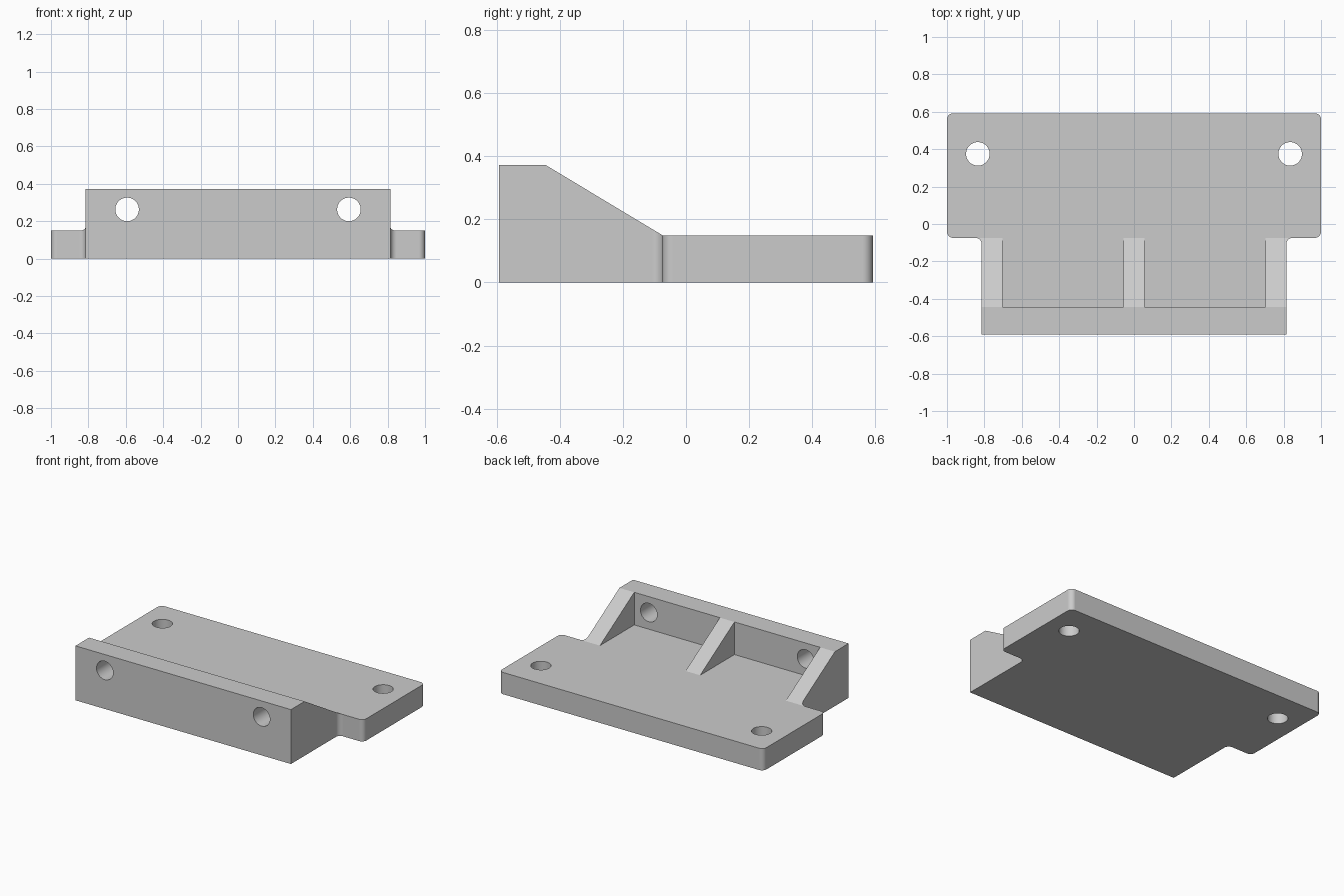
import bpy
import bmesh
from math import radians, pi
from mathutils import Matrix, Vector

cube = bpy.data.objects.get("Cube")
if cube:
    bpy.data.objects.remove(cube, do_unlink=True)

# Main dimensions
BACK, FRONT, LEDGE = 0.592, -0.592, -0.074
HALF_WIDE, HALF_BLOCK = 1.0, 0.815
PLATE_Z, TOP_Z, WALL_Y = 0.149, 0.372, -0.445
FILLET, HOLE = 0.033, 0.063

grey = bpy.data.materials.new("grey")
grey.use_nodes = True
color = (0.6, 0.6, 0.6, 1)
grey.diffuse_color = color
grey.node_tree.nodes["Principled BSDF"].inputs["Base Color"].default_value = color


def make_object(name, bm):
    bmesh.ops.recalc_face_normals(bm, faces=bm.faces[:])
    mesh = bpy.data.meshes.new(name)
    bm.to_mesh(mesh)
    bm.free()
    mesh.materials.append(grey)
    obj = bpy.data.objects.new(name, mesh)
    bpy.context.collection.objects.link(obj)
    return obj


def prism(points, direction):
    bm = bmesh.new()
    face = bm.faces.new([bm.verts.new(p) for p in points])
    ext = bmesh.ops.extrude_face_region(bm, geom=[face])
    moved = [v for v in ext["geom"] if isinstance(v, bmesh.types.BMVert)]
    bmesh.ops.translate(bm, verts=moved, vec=Vector(direction))
    return bm


def box(x0, x1, y0, y1, z0, z1):
    return prism([(x0, y0, z0), (x1, y0, z0), (x1, y1, z0), (x0, y1, z0)],
                 (0, 0, z1 - z0))


def drill(location, rotation):
    bm = bmesh.new()
    bmesh.ops.create_cone(bm, cap_ends=True, segments=48, radius1=HOLE,
                          radius2=HOLE, depth=0.5,
                          matrix=Matrix.Translation(location) @ rotation)
    return bm


# Stepped outline at full height, with rounded upright corners
half = [(HALF_BLOCK, FRONT), (HALF_BLOCK, LEDGE), (HALF_WIDE, LEDGE), (HALF_WIDE, BACK)]
outline = half + [(-x, y) for x, y in reversed(half)]
bm = prism([(x, y, 0) for x, y in outline], (0, 0, TOP_Z))
corners = [e for e in bm.edges
           if abs(e.verts[0].co.z - e.verts[1].co.z) > 0.1 and e.verts[0].co.y > WALL_Y]
bmesh.ops.bevel(bm, geom=corners, offset=FILLET, segments=8, profile=0.5, affect='EDGES')
bracket = make_object("mounting_bracket", bm)

# Sloped cut leaves the flat plate and the sloped rib tops
run = (LEDGE - WALL_Y) / (TOP_Z - PLATE_Z)
slope = [(WALL_Y - run * 0.2, TOP_Z + 0.2), (LEDGE, PLATE_Z),
         (BACK + 0.2, PLATE_Z), (BACK + 0.2, TOP_Z + 0.2)]
cutters = [("slope_cutter", prism([(-1.2, y, z) for y, z in slope], (2.4, 0, 0)))]

# Two pockets between the ribs, plate holes and wall holes
for side, s in (("left", 1), ("right", -1)):
    x0, x1 = sorted((s * 0.055, s * 0.703))
    cutters += [
        (side + "_pocket_cutter", box(x0, x1, WALL_Y, LEDGE, PLATE_Z, TOP_Z + 0.2)),
        (side + "_plate_hole_cutter", drill((s * 0.835, 0.375, 0.1), Matrix())),
        (side + "_wall_hole_cutter", drill((s * 0.593, -0.52, 0.263),
                                           Matrix.Rotation(pi / 2, 4, 'X'))),
    ]

bpy.ops.object.select_all(action='DESELECT')
bpy.context.view_layer.objects.active = bracket
bracket.select_set(True)
for name, cutter_bm in cutters:
    cutter = make_object(name, cutter_bm)
    cutter.hide_render = True
    mod = bracket.modifiers.new(name, 'BOOLEAN')
    mod.operation = 'DIFFERENCE'
    mod.solver = 'EXACT'
    mod.object = cutter
    bpy.ops.object.modifier_apply(modifier=name)
    bpy.data.objects.remove(cutter, do_unlink=True)

# Smooth fillets and bores, crisp edges elsewhere
bpy.ops.object.shade_smooth_by_angle(angle=radians(30))
normals = bracket.modifiers.new("weighted_normals", 'WEIGHTED_NORMAL')
normals.keep_sharp = True
